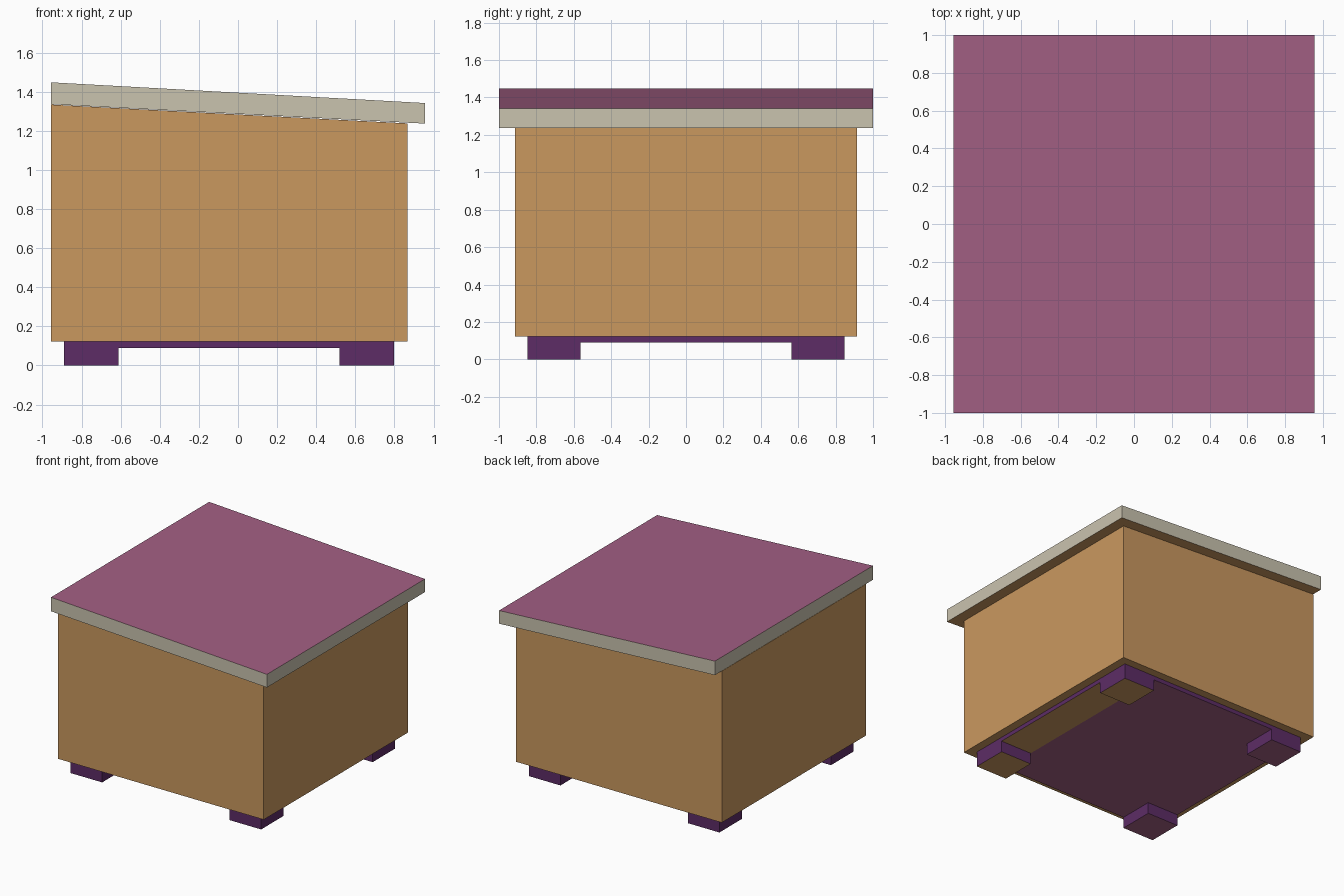
import bpy, bmesh

if "Cube" in bpy.data.objects:
    bpy.data.objects.remove(bpy.data.objects["Cube"])


def srgb(c):
    c /= 255
    return c / 12.92 if c <= 0.04045 else ((c + 0.055) / 1.055) ** 2.4


def material(name, r, g, b):
    m = bpy.data.materials.new(name)
    m.diffuse_color = (srgb(r), srgb(g), srgb(b), 1)
    m.use_nodes = True
    m.node_tree.nodes["Principled BSDF"].inputs["Base Color"].default_value = m.diffuse_color
    return m


TAN = material("tan wood", 202, 152, 95)
PLUM = material("plum", 163, 95, 132)
CREAM = material("cream", 202, 195, 175)
PURPLE = material("deep purple", 93, 44, 102)


def finish(name, bm, mats, rule):
    """Turn a bmesh into an object, picking a material per face by rule."""
    bmesh.ops.recalc_face_normals(bm, faces=bm.faces)
    bm.normal_update()
    for f in bm.faces:
        f.material_index = rule(f)
    me = bpy.data.meshes.new(name)
    bm.to_mesh(me)
    bm.free()
    for m in mats:
        me.materials.append(m)
    ob = bpy.data.objects.new(name, me)
    bpy.context.collection.objects.link(ob)
    return ob


def prism(name, profile, depth, mats, rule):
    """Extrude an x-z profile from -depth to depth along y."""
    bm = bmesh.new()
    face = bm.faces.new([bm.verts.new((x, -depth, z)) for x, z in profile])
    ext = bmesh.ops.extrude_face_region(bm, geom=[face])
    new = [v for v in ext["geom"] if isinstance(v, bmesh.types.BMVert)]
    bmesh.ops.translate(bm, verts=new, vec=(0, 2 * depth, 0))
    return finish(name, bm, mats, rule)


# Box body with sloping top
prism("box_body", [(-0.956, 0.122), (0.867, 0.122), (0.867, 1.238), (-0.956, 1.334)],
      0.913, [TAN], lambda f: 0)

# Sloping lid: plum top, cream edges, tan underside
prism("lid", [(-0.956, 1.336), (0.956, 1.237), (0.956, 1.342), (-0.956, 1.448)],
      1.0, [CREAM, PLUM, TAN],
      lambda f: 1 if f.normal.z > 0.5 else 2 if f.normal.z < -0.5 else 0)

# Base plate with four corner feet pulled down from a 3 x 3 grid
XS = (-0.889, -0.61, 0.519, 0.798)
YS = (-0.847, -0.564, 0.564, 0.847)
bm = bmesh.new()
grid = [[bm.verts.new((x, y, 0.09)) for y in YS] for x in XS]
corners, cells = [], []
for i in range(3):
    for j in range(3):
        f = bm.faces.new((grid[i][j], grid[i][j + 1], grid[i + 1][j + 1], grid[i + 1][j]))
        cells.append(f)
        if i != 1 and j != 1:
            corners.append(f)
# plate rim, rising to the body
rim = [e for e in bm.edges if e.is_boundary]
up = bmesh.ops.extrude_edge_only(bm, edges=rim)
bmesh.ops.translate(bm, vec=(0, 0, 0.032),
                    verts=[v for v in up["geom"] if isinstance(v, bmesh.types.BMVert)])
# feet
feet = bmesh.ops.extrude_discrete_faces(bm, faces=corners)["faces"]
for f in feet:
    old = [v.co.copy() for v in f.verts]
    for v in f.verts:
        v.co.z = 0
    ring = list(f.verts)
    tops = [bm.verts.new(c) for c in old]
    for k in range(4):
        n = (k + 1) % 4
        bm.faces.new((ring[k], tops[k], tops[n], ring[n]))
bmesh.ops.remove_doubles(bm, verts=bm.verts, dist=0.0001)
bm.normal_update()
finish("base_with_feet", bm, [PURPLE, PLUM, TAN],
       lambda f: 0 if abs(f.normal.z) < 0.5 else
       2 if f.calc_center_median().x > XS[2] else 1)
